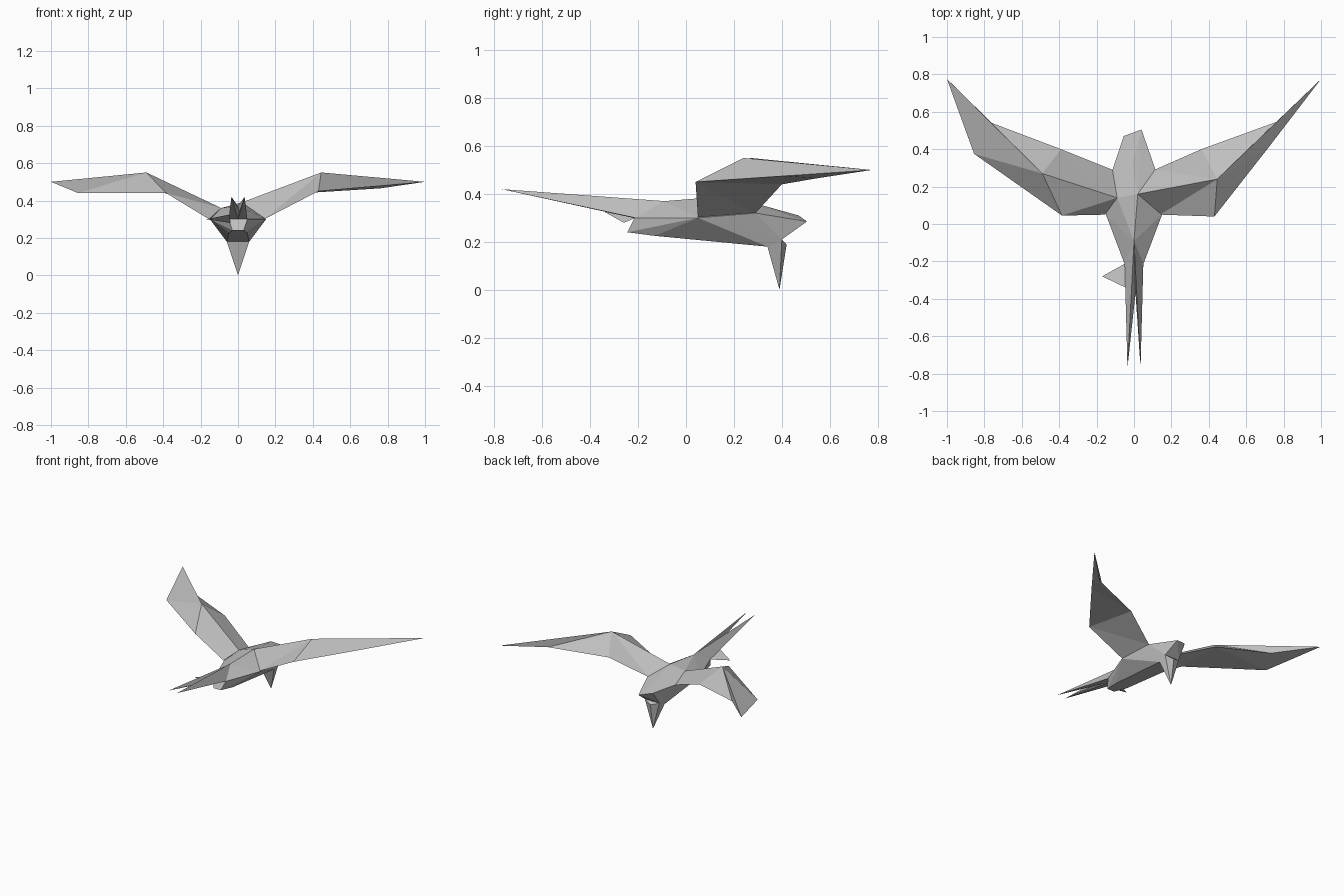
import bpy, bmesh

if "Cube" in bpy.data.objects:
    bpy.data.objects.remove(bpy.data.objects["Cube"])

grey = bpy.data.materials.new("plain_grey")
grey.diffuse_color = (0.52, 0.52, 0.52, 1)
grey.use_nodes = True
grey.node_tree.nodes["Principled BSDF"].inputs["Base Color"].default_value = grey.diffuse_color


def add_object(name, bm):
    bmesh.ops.recalc_face_normals(bm, faces=bm.faces)
    mesh = bpy.data.meshes.new(name)
    bm.to_mesh(mesh)
    bm.free()
    mesh.materials.append(grey)
    obj = bpy.data.objects.new(name, mesh)
    bpy.context.collection.objects.link(obj)
    return obj


def hull(name, points):
    """Faceted solid wrapped around a few corner points."""
    bm = bmesh.new()
    verts = [bm.verts.new(p) for p in points]
    res = bmesh.ops.convex_hull(bm, input=verts)
    loose = [v for v in bm.verts if not v.link_faces]
    bmesh.ops.delete(bm, geom=loose, context='VERTS')
    return add_object(name, bm)


def both(*points):
    """Each point together with its mirror image."""
    return [(s * x, y, z) for x, y, z in points for s in (1, -1)]


# Body: wide at the wing roots, tapering to head and tail
hull("body", both((0.15, 0.05, 0.30), (0.115, 0.29, 0.32), (0.05, -0.215, 0.30),
                  (0.05, -0.13, 0.225), (0.03, -0.245, 0.24),
                  (0.06, 0.34, 0.18), (0.06, 0.40, 0.21))
     + [(0, -0.09, 0.37), (0.02, 0.16, 0.39), (-0.09, 0.14, 0.36),
        (-0.01, 0.32, 0.352), (-0.055, 0.47, 0.31), (0.04, 0.505, 0.285)])

# Beak pointing straight down
hull("beak", both((0.06, 0.34, 0.18), (0.06, 0.40, 0.21))
     + [(0, 0.42, 0.19), (0, 0.39, 0)])

# Wing corners run root, middle, outer; each as leading, ridge, trailing
WING_FACES = [(0, 1, 4, 3), (1, 2, 5, 4), (3, 4, 6), (4, 5, 7), (4, 7, 8), (4, 8, 6),
              (0, 3, 5, 2), (3, 6, 7, 5), (6, 8, 7), (0, 2, 1)]


def wing(name, points):
    bm = bmesh.new()
    verts = [bm.verts.new(p) for p in points]
    for f in WING_FACES:
        bm.faces.new([verts[i] for i in f])
    bmesh.ops.triangulate(bm, faces=[f for f in bm.faces if len(f.verts) > 3])
    add_object(name, bm)


wing("left_wing", [(-0.115, 0.29, 0.32), (-0.09, 0.14, 0.36), (-0.155, 0.05, 0.30),
                   (-0.39, 0.40, 0.44), (-0.49, 0.27, 0.55), (-0.385, 0.045, 0.44),
                   (-0.76, 0.54, 0.465), (-0.855, 0.375, 0.44), (-1, 0.775, 0.50)])
wing("right_wing", [(0.11, 0.29, 0.32), (0.02, 0.16, 0.39), (0.14, 0.05, 0.30),
                    (0.36, 0.40, 0.44), (0.445, 0.24, 0.55), (0.43, 0.04, 0.45),
                    (0.76, 0.545, 0.465), (0.72, 0.41, 0.475), (1, 0.775, 0.50)])

# Forked tail: two long tapering prongs
for side, s in (("left", -1), ("right", 1)):
    hull(side + "_tail_prong", [(s * 0.05, -0.21, 0.30), (0, -0.09, 0.37), (0, -0.22, 0.30),
                                (0.008, -0.37, 0.345), (s * 0.035, -0.77, 0.42)])

# Small fin beside the tail
hull("side_fin", [(-0.17, -0.28, 0.30), (-0.045, -0.21, 0.30),
                  (-0.045, -0.34, 0.325), (-0.04, -0.26, 0.28)])
